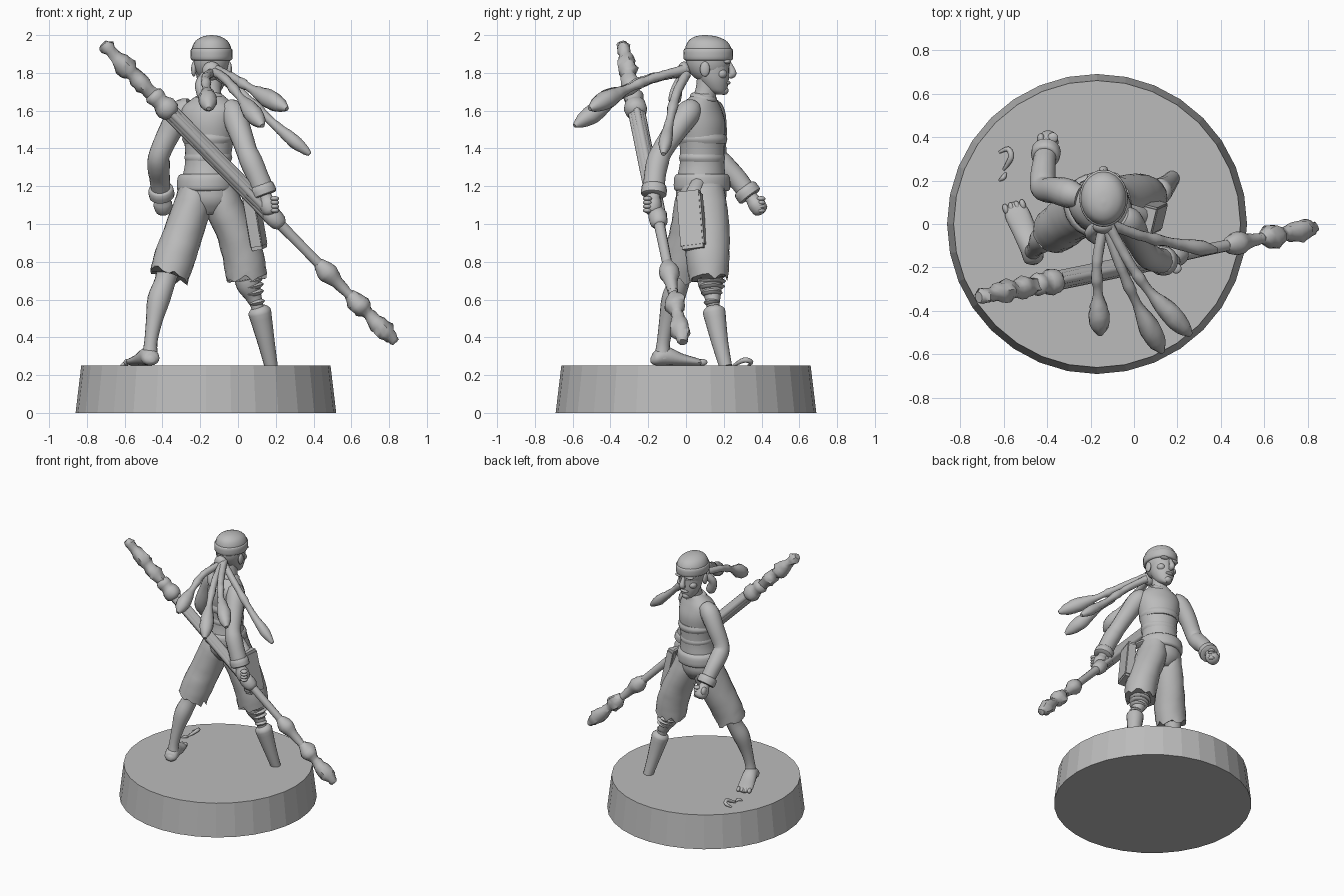
import bpy, bmesh, math, random
from mathutils import Vector, Matrix

random.seed(4)
mat = bpy.data.materials.new("plain grey")
mat.diffuse_color = (0.5, 0.5, 0.5, 1)


def finish(name, bm, smooth=40):
    bmesh.ops.recalc_face_normals(bm, faces=bm.faces)
    me = bpy.data.meshes.new(name)
    bm.to_mesh(me)
    bm.free()
    me.materials.append(mat)
    ob = bpy.data.objects.new(name, me)
    bpy.context.collection.objects.link(ob)
    if smooth:
        bpy.ops.object.select_all(action='DESELECT')
        ob.select_set(True)
        bpy.context.view_layer.objects.active = ob
        bpy.ops.object.shade_smooth_by_angle(angle=math.radians(smooth))
    return ob


def spline(pts, n):
    """Catmull-Rom through rows of any length."""
    if n == 1:
        return [list(p) for p in pts]
    P = [pts[0]] + list(pts) + [pts[-1]]
    out = []
    for i in range(1, len(P) - 2):
        for k in range(n):
            t = k / n
            out.append([0.5 * (2 * b + (c - a) * t + (2 * a - 5 * b + 4 * c - d) * t * t
                        + (3 * b - a - 3 * c + d) * t ** 3)
                        for a, b, c, d in zip(P[i - 1], P[i], P[i + 1], P[i + 2])])
    return out + [list(pts[-1])]


def loft(name, pts, sides=16, n=4, ref=(1, 0, 0), rough=0.0, ragged=0.0, level=False):
    """Skin through (x, y, z, r1, r2) stations; r1 lies along ref."""
    pts = [p if len(p) == 5 else (*p, p[3]) for p in pts]
    rows = spline(pts, n)
    bm, rings, ref = bmesh.new(), [], Vector(ref)
    for i, (x, y, z, r1, r2) in enumerate(rows):
        t = Vector(rows[min(i + 1, len(rows) - 1)][:3]) - Vector(rows[max(i - 1, 0)][:3])
        if level:
            t = Vector((0, 0, 1))
        v = t.cross(ref).normalized()
        u = v.cross(t).normalized()
        ring = []
        for k in range(sides):
            a = math.tau * k / sides
            s = 1 + rough * random.uniform(-1, 1)
            co = Vector((x, y, z)) + u * max(r1, .002) * s * math.cos(a) + v * max(r2, .002) * s * math.sin(a)
            if ragged and i == len(rows) - 1:
                co.z += ragged * random.uniform(-1, 1)
            ring.append(bm.verts.new(co))
        rings.append(ring)
    for a, b in zip(rings, rings[1:]):
        for k in range(sides):
            bm.faces.new((a[k], a[(k + 1) % sides], b[(k + 1) % sides], b[k]))
    bm.faces.new(rings[0])
    bm.faces.new(rings[-1])
    return finish(name, bm, 50)


def ball(name, c, r, rot=0):
    bm = bmesh.new()
    bmesh.ops.create_uvsphere(bm, u_segments=24, v_segments=14, radius=1)
    M = Matrix.Translation(c) @ Matrix.Rotation(rot, 4, 'Z') @ Matrix.Diagonal((*r, 1))
    bm.transform(M)
    return finish(name, bm)


# Round display base
bm = bmesh.new()
bmesh.ops.create_cone(bm, cap_ends=True, segments=32, radius1=.69, radius2=.66, depth=.25,
                      matrix=Matrix.Translation((-.17, 0, .125)))
finish("base", bm, 0)

# Torso, turned towards +x, with belt and tunic hem
turn = (.92, -.39, 0)
loft("torso", [(-.165, .08, 1.12, .125, .12), (-.165, .08, 1.22, .135, .13), (-.16, .085, 1.32, .122, .118),
               (-.155, .085, 1.42, .13, .117), (-.155, .08, 1.53, .15, .125), (-.155, .075, 1.61, .15, .105),
               (-.15, .085, 1.66, .10, .075), (-.145, .1, 1.69, .055, .055)], 24, ref=turn, level=True)
loft("belt", [(-.17, .085, 1.175, .145, .137), (-.17, .085, 1.19, .156, .149),
              (-.168, .085, 1.245, .154, .147), (-.165, .085, 1.265, .14, .133)], 24, 3, turn, level=True)
loft("hips", [(-.165, .08, 1.2, .14, .132), (-.165, .08, 1.12, .145, .128), (-.155, .08, 1.05, .08, .08)],
     20, 3, turn, level=True)
for i, (z, r) in enumerate([(1.35, .129), (1.45, .141)]):
    loft(f"tunic_fold_{i}", [(-.157, .085, z - .025, r - .012, r - .014), (-.157, .085, z, r, r - .008),
                             (-.157, .085, z + .025, r - .008, r - .016)], 24, 3, (.9, -.39, .15), level=False)

# Neck and head facing +y
loft("neck", [(-.145, .085, 1.64, .065, .065), (-.142, .105, 1.7, .053, .056), (-.14, .12, 1.8, .055, .06)])
loft("collar", [(-.145, .09, 1.655, .082, .07), (-.145, .092, 1.67, .082, .072), (-.145, .095, 1.685, .06, .06)], n=2)
ball("skull", (-.14, .118, 1.87), (.097, .118, .122))
loft("face", [(-.14, .185, 1.685, .025, .022), (-.14, .165, 1.705, .05, .05), (-.14, .15, 1.75, .072, .075),
              (-.14, .14, 1.8, .083, .088), (-.14, .135, 1.87, .088, .095)], 20, level=True)
loft("nose", [(-.14, .222, 1.86, .012), (-.14, .24, 1.825, .016), (-.14, .246, 1.795, .022), (-.14, .225, 1.78, .012)], 10)
ball("lips", (-.14, .217, 1.748), (.032, .018, .012))
ball("chin", (-.14, .2, 1.707), (.03, .025, .024))
for s, side in ((-1, "left"), (1, "right")):
    ball(side + "_ear", (-.14 + s * .094, .1, 1.82), (.014, .026, .04))
    ball(side + "_brow", (-.14 + s * .04, .216, 1.86), (.036, .022, .013))
    ball(side + "_cheek", (-.14 + s * .05, .187, 1.795), (.028, .03, .026))

# Headscarf with band and knot
loft("headscarf", [(-.14, .118, 1.88, .104, .123), (-.14, .118, 1.93, .104, .122), (-.14, .113, 1.97, .084, .1),
                   (-.14, .105, 1.993, .045, .055), (-.14, .1, 2.0, .005, .005)], 24, level=True)
loft("scarf_band", [(-.14, .118, 1.865, .098, .118), (-.14, .118, 1.875, .11, .13), (-.14, .118, 1.92, .111, .131),
                    (-.14, .118, 1.93, .1, .12)], 24, 3, level=True)
ball("scarf_knot", (-.14, -.01, 1.81), (.05, .035, .05))

# Long locks blowing back, each ending in a thick tuft
locks = [[(-.14, 0, 1.8), (-.17, -.18, 1.775), (-.165, -.33, 1.71), (-.155, -.51, 1.61)],
         [(-.13, 0, 1.81), (-.06, -.2, 1.76), (.02, -.38, 1.66), (.13, -.59, 1.52)],
         [(-.12, 0, 1.82), (-.02, -.18, 1.77), (.08, -.32, 1.71), (.26, -.51, 1.61)],
         [(-.11, 0, 1.79), (.02, -.05, 1.69), (.19, -.09, 1.53), (.38, -.12, 1.37)]]
for i, path in enumerate(locks):
    fat = .036 if i == 3 else .05
    line = spline(path, 4)
    radii = [.027, .025, .024, .024, .024, .023, .028, .022, .024, fat * .8, fat, fat * .75, .012]
    loft(f"hair_lock_{i}", [(*p, r) for p, r in zip(line, radii)], 12, 3, (.3, 0, 1), rough=.06)
loft("short_lock", [(-.16, 0, 1.8, .025), (-.2, -.04, 1.74, .028), (-.17, -.06, 1.66, .035), (-.16, -.06, 1.63, .008)], 10)

# Arms with loose sleeves, cuffs and fists
arms = {"left": [(-.25, .125, 1.62, .05), (-.3, .14, 1.59, .067), (-.36, .155, 1.49, .062), (-.415, .16, 1.37, .056),
                 (-.42, .2, 1.31, .06), (-.415, .27, 1.24, .054), (-.405, .33, 1.16, .05)],
        "right": [(-.06, .035, 1.62, .05), (-.025, .01, 1.585, .067), (.01, -.06, 1.49, .062), (.045, -.125, 1.39, .056),
                  (.07, -.15, 1.33, .06), (.105, -.165, 1.25, .058), (.135, -.17, 1.17, .06)]}
for side, pts in arms.items():
    loft(side + "_arm", pts, 16, 4, (1, .2, 0), rough=.012)
    a, b = Vector(pts[-2][:3]), Vector(pts[-1][:3])
    d = (b - a).normalized()
    loft(side + "_cuff", [(*(b - d * .04), .052), (*(b - d * .03), .066), (*(b + d * .015), .067), (*(b + d * .02), .05)], 16, 2)
    h = b + d * .07
    loft(side + "_hand", [(*b, .034), (*(b + d * .035), .036), (*h, .05, .045), (*(h + d * .045), .04), (*(h + d * .06), .01)], 14, 3)
    for k in range(4):
        c = h + Vector((.035 if side == "right" else .025, -.03 if side == "right" else .025, .03 - .021 * k))
        ball(f"{side}_finger_{k}", c, (.024, .024, .013))
    ball(side + "_thumb", h + Vector((-.03, .02, .01)), (.018, .026, .032))

# Wide ragged shorts
loft("left_short_leg", [(-.225, .08, 1.2, .085, .115), (-.24, .065, 1.1, .1, .125), (-.29, .03, .95, .105, .118),
                        (-.335, -.01, .82, .11, .11), (-.365, -.03, .725, .105, .105)], 20, 4, rough=.02, ragged=.025)
loft("right_short_leg", [(-.095, .085, 1.2, .085, .115), (-.075, .09, 1.1, .1, .128), (-.01, .105, .95, .103, .125),
                         (.03, .115, .82, .11, .115), (.045, .12, .715, .108, .105)], 20, 4, rough=.02, ragged=.025)

# Bare leg and foot
loft("bare_leg", [(-.36, -.015, .8, .065), (-.385, -.035, .7, .056), (-.42, -.07, .6, .06), (-.445, -.1, .48, .043),
                  (-.462, -.12, .37, .035), (-.466, -.125, .29, .045)])
loft("foot", [(-.455, -.185, .285, .015), (-.46, -.165, .285, .045, .035), (-.475, -.11, .3, .05, .05),
              (-.505, -.03, .283, .055, .033), (-.54, .05, .27, .056, .022), (-.555, .085, .265, .035, .015),
              (-.56, .098, .262, .008)], 16)
for k in range(4):
    ball(f"toe_{k}", (-.59 + .026 * k, .068 + .007 * k, .268), (.014, .025, .017), .3)

# Peg leg: socket rings, joint and tapered post
loft("peg_socket", [(.045, .125, .75, .07), (.055, .13, .68, .065), (.08, .14, .62, .045), (.1, .143, .57, .034),
                    (.11, .147, .52, .034)], 16)
for i, (z, r) in enumerate([(.695, .075), (.668, .07), (.635, .058), (.585, .044)]):
    x = .06 + (.69 - z) * .38
    loft(f"socket_ring_{i}", [(x - .003, .137, z + .013, r - .015), (x, .137, z, r), (x + .003, .138, z - .013, r - .015)], 18, 2)
loft("peg_post", [(.107, .145, .56, .04), (.113, .148, .54, .06), (.122, .155, .5, .058), (.15, .18, .37, .045),
                  (.176, .21, .245, .035)], 14, 2)

# Flat satchel on the right hip
bm = bmesh.new()
bmesh.ops.create_cube(bm, size=1)
bmesh.ops.bevel(bm, geom=bm.edges[:], offset=.06, segments=2, affect='EDGES')
bm.transform(Matrix.Translation((.088, .03, 1.02)) @ Matrix.Rotation(-.17, 4, 'Y') @ Matrix.Rotation(.08, 4, 'X')
             @ Matrix.Rotation(-.25, 4, 'Z') @ Matrix.Diagonal((.065, .13, .31, 1)))
finish("satchel", bm)
loft("satchel_strap", [(-.03, .06, 1.22, .025, .035), (.04, .035, 1.17, .02, .04), (.07, .03, 1.12, .02, .04)], 8, 2, (0, 0, 1))

# Long staff with knots and splintered ends
A, B = Vector((-.715, -.335, 1.955)), Vector((.835, -.015, .375))


def staff(name, prof, **kw):
    return loft(name, [(*A.lerp(B, t), r) for t, r in prof], ref=(0, 1, 0), **kw)


staff("staff_shaft", [(.17, .036), (.3, .04), (.45, .04), (.56, .036), (.6, .03), (.7, .027), (.8, .027), (.9, .025)], sides=10, n=2)
staff("upper_knot", [(.165, .034), (.175, .053), (.195, .046), (.21, .06), (.228, .058), (.238, .036)], sides=14, n=2, rough=.06)
staff("middle_knot", [(.56, .036), (.575, .05), (.6, .045), (.61, .028)], sides=14, n=2, rough=.05)
staff("lower_knot", [(.735, .028), (.75, .045), (.765, .055), (.78, .05), (.8, .034), (.83, .028)], sides=14, n=2, rough=.05)
staff("upper_splinter", [(0, .025), (.015, .04), (.035, .03), (.06, .048), (.085, .053), (.105, .036), (.13, .054),
                         (.15, .042), (.18, .036)], sides=9, n=2, rough=.2)
staff("lower_splinter", [(.84, .028), (.86, .052), (.88, .054), (.9, .036), (.915, .034), (.94, .05), (.965, .052),
                         (.985, .036), (1, .022)], sides=9, n=2, rough=.2)
# Ridges along the shaft
side = (B - A).cross(Vector((0, 1, 0))).normalized()
for i, off in enumerate((Vector((0, -.026, 0)), Vector((0, .026, 0)), side * .026, side * -.026)):
    loft(f"staff_ridge_{i}", [(*(A.lerp(B, t) + off), .02) for t in (.23, .4, .57)], 8, 2, (0, 1, 0))

# Small curled scrap lying on the base
loft("ground_scrap", [(-.62, .33, .25, .006), (-.58, .345, .27, .012), (-.565, .31, .28, .014), (-.585, .27, .262, .01),
                      (-.6, .25, .25, .006)], 8, 3, (0, 0, 1))
loft("ground_sliver", [(-.62, .2, .25, .005), (-.6, .215, .26, .012), (-.59, .235, .25, .005)], 8, 3, (0, 0, 1))
